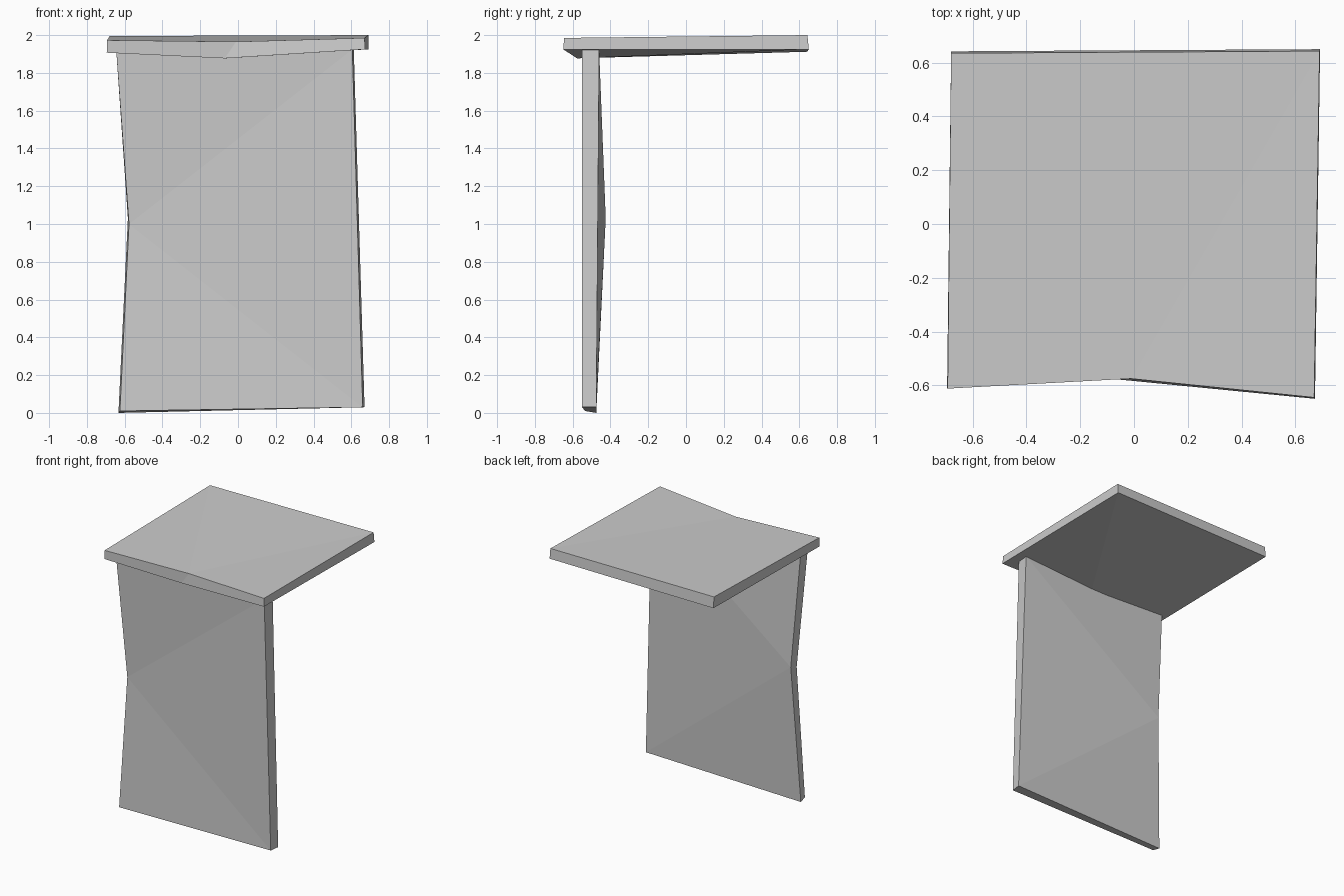
import bpy
import bmesh

cube = bpy.data.objects.get("Cube")
if cube:
    bpy.data.objects.remove(cube, do_unlink=True)

GREY = (0.6, 0.6, 0.6, 1.0)
grey = bpy.data.materials.new("plain grey")
grey.use_nodes = True
grey.diffuse_color = GREY
bsdf = grey.node_tree.nodes["Principled BSDF"]
bsdf.inputs["Base Color"].default_value = GREY
bsdf.inputs["Roughness"].default_value = 0.8


def warped_panel(name, near, far):
    """Five-cornered panel between two outlines; the first corner is the bent edge midpoint."""
    bm = bmesh.new()
    a = [bm.verts.new(p) for p in near]
    b = [bm.verts.new(p) for p in far]
    n = len(a)
    # broad faces fan out from the bent midpoint
    for loop in (a, b):
        for i in range(1, n - 1):
            bm.faces.new((loop[0], loop[i], loop[i + 1]))
    # narrow rim
    for i in range(n):
        j = (i + 1) % n
        bm.faces.new((a[i], a[j], b[j], b[i]))
    bmesh.ops.recalc_face_normals(bm, faces=bm.faces[:])
    mesh = bpy.data.meshes.new(name)
    bm.to_mesh(mesh)
    bm.free()
    mesh.materials.append(grey)
    obj = bpy.data.objects.new(name, mesh)
    bpy.context.collection.objects.link(obj)
    return obj


# Top slab: upper and lower outlines, dented at the middle of the front edge
warped_panel(
    "top_slab",
    [(-0.01, -0.575, 1.965), (0.67, -0.645, 1.985), (0.69, 0.643, 2.0),
     (-0.68, 0.635, 1.995), (-0.693, -0.612, 1.973)],
    [(-0.07, -0.577, 1.877), (0.673, -0.65, 1.925), (0.692, 0.65, 1.925),
     (-0.68, 0.642, 1.912), (-0.695, -0.612, 1.907)],
)

# Upright wall: front and back outlines, dented at the middle of the right-hand edge
warped_panel(
    "upright_wall",
    [(-0.577, -0.505, 1.0), (-0.625, -0.535, 0.01), (0.66, -0.55, 0.03),
     (0.605, -0.55, 1.925), (-0.645, -0.545, 1.925)],
    [(-0.583, -0.425, 1.03), (-0.633, -0.475, 0.0), (0.67, -0.475, 0.03),
     (0.613, -0.46, 1.925), (-0.645, -0.46, 1.925)],
)
